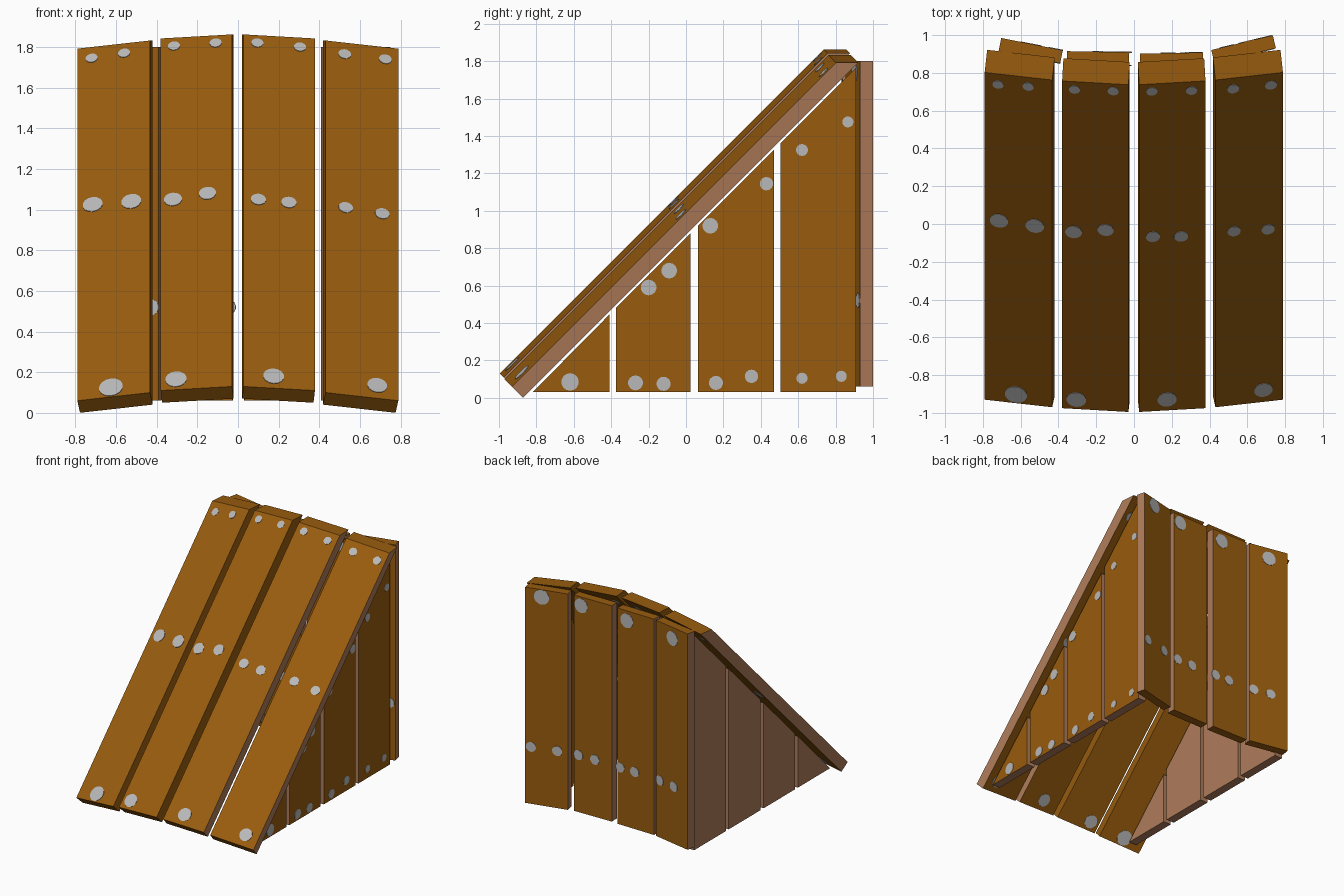
import bpy, bmesh, math
from mathutils import Matrix, Vector

if "Cube" in bpy.data.objects:
    bpy.data.objects.remove(bpy.data.objects["Cube"])


def material(name, col):
    m = bpy.data.materials.new(name)
    m.diffuse_color = (*col, 1)
    m.use_nodes = True
    m.node_tree.nodes["Principled BSDF"].inputs["Base Color"].default_value = m.diffuse_color
    return m


BROWN = material("brown wood", (0.314, 0.107, 0.0044))
PINK = material("pale cut wood", (0.429, 0.202, 0.102))
GREY = material("nail grey", (0.485, 0.485, 0.485))


def finish(name, bm, mats):
    bmesh.ops.recalc_face_normals(bm, faces=bm.faces)
    me = bpy.data.meshes.new(name)
    bm.to_mesh(me)
    bm.free()
    for m in mats:
        me.materials.append(m)
    ob = bpy.data.objects.new(name, me)
    bpy.context.collection.objects.link(ob)
    return ob


def prism(name, profile, x0, x1, mat, is_pink):
    """Extrude a (y, z) profile from x0 to x1; is_pink(local normal) picks the cut-wood faces."""
    bm = bmesh.new()
    face = bm.faces.new([bm.verts.new((x0, y, z)) for y, z in profile])
    ext = bmesh.ops.extrude_face_region(bm, geom=[face])["geom"]
    bmesh.ops.translate(bm, vec=(x1 - x0, 0, 0),
                        verts=[g for g in ext if isinstance(g, bmesh.types.BMVert)])
    bmesh.ops.recalc_face_normals(bm, faces=bm.faces)
    for f in bm.faces:
        f.normal_update()
        f.material_index = 1 if is_pink(f.normal) else 0
    bm.transform(mat)
    return finish(name, bm, [BROWN, PINK])


def nails(name, spots, thick):
    """Thin discs on both faces of a plank: spots are (matrix, u, v, radius)."""
    bm = bmesh.new()
    for mat, u, v, r in spots:
        for w in (0, -thick):
            bmesh.ops.create_cone(bm, cap_ends=True, segments=14, radius1=r, radius2=r,
                                  depth=0.006, matrix=mat @ Matrix.Translation((u, v, w)))
    finish(name, bm, [GREY])


def on_plank(mat, x, z, r):
    """Turn a world x, z reading into plank coordinates."""
    u = (x - mat.translation.x) / mat.col[0].x
    v = (z - (mat @ Vector((u, 0, 0))).z) / mat.col[1].z
    return mat, u, v, r


def rot(deg, axis):
    return Matrix.Rotation(math.radians(deg), 4, axis)


# Sloping front planks: centre of lower edge, width, tilt, pink side directions, nails (x, z, r)
T = 0.085
LEN = 2.45
slope = [
    ((-0.612, -0.95, 0.08), 0.362, -9, (-1,),
     [(-.72, 1.745, .03), (-.56, 1.77, .03), (-.715, 1.025, .05), (-.525, 1.04, .05), (-.625, .125, .06)]),
    ((-0.205, -0.985, 0.12), 0.352, -4.6, (),
     [(-.315, 1.805, .03), (-.11, 1.82, .03), (-.32, 1.05, .045), (-.15, 1.08, .043), (-.305, .165, .053)]),
    ((0.203, -0.985, 0.12), 0.352, 4.6, (1,),
     [(.095, 1.82, .03), (.305, 1.80, .03), (.10, 1.05, .038), (.25, 1.035, .038), (.175, .18, .052)]),
    ((0.61, -0.95, 0.08), 0.362, 9, (1,),
     [(.525, 1.765, .032), (.725, 1.74, .032), (.53, 1.01, .036), (.71, .98, .036), (.685, .135, .05)]),
]
spots = []
for i, (pos, w, tilt, pink, marks) in enumerate(slope):
    M = Matrix.Translation(pos) @ rot(45, 'X') @ rot(tilt, 'Y')
    prism(f"slope_plank_{i + 1}", [(0, 0), (LEN, 0), (LEN + T, -T), (0, -T)], -w / 2, w / 2, M,
          lambda n, p=pink: any(n.x * s > 0.9 for s in p))
    spots += [on_plank(M, *m) for m in marks]
nails("slope_nails", spots, T)

# Upright back planks, slightly twisted
TB = 0.07
back = [
    ((-0.54, 0.952, 0.06), 0.332, -11.3, [(-.545, 1.71, .058), (-.415, .52, .04), (-.56, .52, .04)]),
    ((-0.19, 0.912, 0.06), 0.33, -1, [(-.11, 1.72, .058), (-.05, .52, .04), (-.18, .52, .04)]),
    ((0.198, 0.905, 0.06), 0.335, 1, [(.30, 1.73, .058), (.325, .52, .04), (.18, .52, .04)]),
    ((0.572, 0.96, 0.06), 0.335, 13.5, [(.61, 1.74, .06), (.69, .52, .04), (.49, .52, .04)]),
]
spots = []
for i, (pos, w, tilt, marks) in enumerate(back):
    M = Matrix.Translation(pos) @ rot(180, 'Z') @ rot(90, 'X') @ rot(tilt, 'Y')
    prism(f"back_plank_{i + 1}", [(0, 0), (1.74, 0), (1.74, -TB), (0, -TB)], -w / 2, w / 2, M,
          lambda n: abs(n.x) > 0.9)
    spots += [on_plank(M, *m) for m in marks]
nails("back_nails", spots, TB)

# Side walls: four upright planks cut along the slope; the left wall is all cut wood
for i, (y0, y1) in enumerate([(-0.82, -0.41), (-0.375, 0.025), (0.065, 0.47), (0.505, 0.91)]):
    prof = [(y0, 0.03), (y1, 0.03), (y1, y1 + 0.855)]
    if i:
        prof.append((y0, y0 + 0.855))
    prism(f"right_wall_plank_{i + 1}", prof, 0.65, 0.72, Matrix(), lambda n: abs(n.x) < 0.9)
    prism(f"left_wall_plank_{i + 1}", prof, -0.71, -0.64, Matrix(), lambda n: True)

# Nails on the right wall (y, z, r)
side = Matrix(((0, 0, 1, 0.72), (1, 0, 0, 0), (0, 1, 0, 0), (0, 0, 0, 1)))
nails("right_wall_nails", [(side, *m) for m in [
    (-.62, .085, .047), (-.27, .08, .04), (-.12, .075, .038), (-.20, .59, .042), (-.09, .68, .042),
    (.13, .92, .042), (.16, .08, .038), (.35, .115, .036), (.43, 1.145, .036), (.62, 1.325, .032),
    (.62, .105, .03), (.83, .115, .03), (.865, 1.475, .03)]], 0.07)
